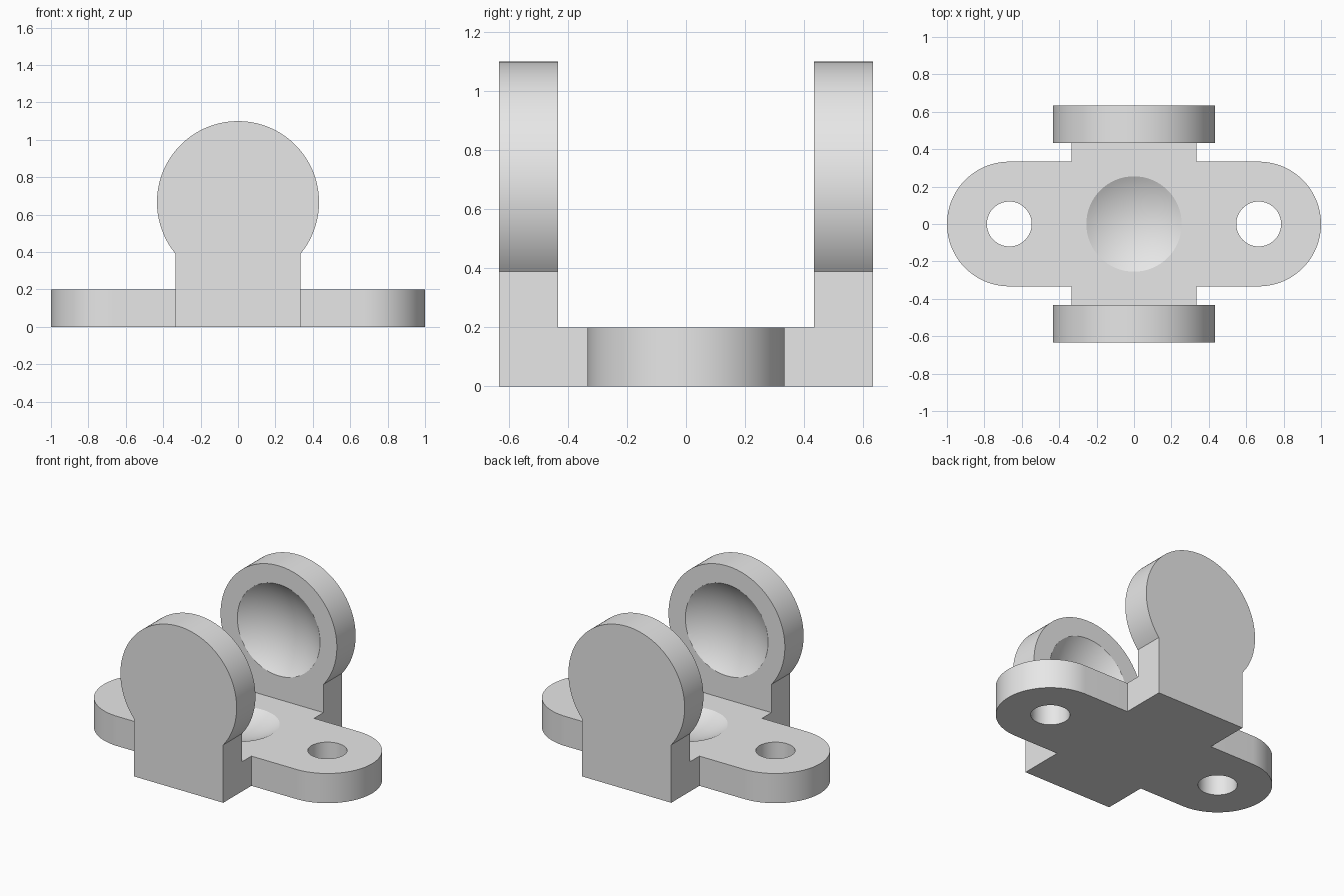
import bpy
import bmesh
from math import asin, cos, pi, sin
from mathutils import Vector

cube = bpy.data.objects.get("Cube")
if cube:
    bpy.data.objects.remove(cube, do_unlink=True)

THICK = 0.2           # plate and cheek thickness
HALF = 1 / 3          # half width of the plate and posts
EAR = 2 / 3           # distance of the ear centres
INNER, OUTER = 0.4333, 0.6333
DISC_R, BALL_Z, BALL_R = 0.4333, 0.6667, 0.532

grey = bpy.data.materials.new("plain grey")
grey.use_nodes = True
grey.diffuse_color = (0.8, 0.8, 0.8, 1)
grey.node_tree.nodes["Principled BSDF"].inputs["Base Color"].default_value = (0.8, 0.8, 0.8, 1)


def finish(name, bm):
    bmesh.ops.recalc_face_normals(bm, faces=bm.faces)
    mesh = bpy.data.meshes.new(name)
    bm.to_mesh(mesh)
    bm.free()
    mesh.materials.append(grey)
    obj = bpy.data.objects.new(name, mesh)
    bpy.context.collection.objects.link(obj)
    return obj


def extrude_outline(name, points, offset):
    """Closed outline pushed along an offset into a solid."""
    bm = bmesh.new()
    face = bm.faces.new([bm.verts.new(p) for p in points])
    moved = bmesh.ops.extrude_face_region(bm, geom=[face])["geom"]
    bmesh.ops.translate(bm, vec=Vector(offset),
                        verts=[v for v in moved if isinstance(v, bmesh.types.BMVert)])
    return finish(name, bm)


def arc(cx, cy, r, start, end, steps):
    angles = [start + (end - start) * i / steps for i in range(steps + 1)]
    return [(cx + r * cos(a), cy + r * sin(a)) for a in angles]


def combine(target, other, operation):
    mod = target.modifiers.new(operation.lower(), "BOOLEAN")
    mod.operation, mod.solver, mod.object = operation, "EXACT", other
    bpy.context.view_layer.objects.active = target
    bpy.ops.object.modifier_apply(modifier=mod.name)
    bpy.data.objects.remove(other, do_unlink=True)


# Cross-shaped base plate with rounded ears
half_outline = (arc(EAR, 0, HALF, -pi / 2, pi / 2, 48)
                + [(HALF, HALF), (HALF, INNER), (-HALF, INNER), (-HALF, HALF)])
outline = half_outline + [(-x, -y) for x, y in half_outline]
# The two halves share the left and right shoulder corners
outline = (half_outline + arc(-EAR, 0, HALF, pi / 2, 3 * pi / 2, 48)
           + [(-HALF, -HALF), (-HALF, -INNER), (HALF, -INNER), (HALF, -HALF)])
holder = extrude_outline("ball_holder", [(x, y, 0) for x, y in outline], (0, 0, THICK))

# Front and back cheeks: a disc standing on a straight post
spread = pi / 2 - asin(HALF / DISC_R)
profile = [(-HALF, 0), (HALF, 0)] + arc(0, BALL_Z, DISC_R, -spread, pi + spread, 96)
for name, y in (("front_cheek", -OUTER), ("back_cheek", INNER)):
    cheek = extrude_outline(name, [(x, y, z) for x, z in profile], (0, THICK, 0))
    combine(holder, cheek, "UNION")

# Screw holes through the ears
for side in (-1, 1):
    ring = arc(side * EAR, 0, 0.12, 0, 2 * pi, 48)[:-1]
    hole = extrude_outline("screw_hole", [(x, y, -0.1) for x, y in ring], (0, 0, 0.4))
    combine(holder, hole, "DIFFERENCE")

# Spherical seat for the ball, hollowing plate and cheeks
bm = bmesh.new()
bmesh.ops.create_uvsphere(bm, u_segments=96, v_segments=48, radius=BALL_R)
bmesh.ops.translate(bm, verts=bm.verts, vec=(0, 0, BALL_Z))
combine(holder, finish("ball_seat", bm), "DIFFERENCE")

# Smooth the curved walls, keep the corners crisp
bpy.ops.object.select_all(action="DESELECT")
holder.select_set(True)
bpy.context.view_layer.objects.active = holder
bpy.ops.object.shade_smooth_by_angle(angle=pi / 9)
